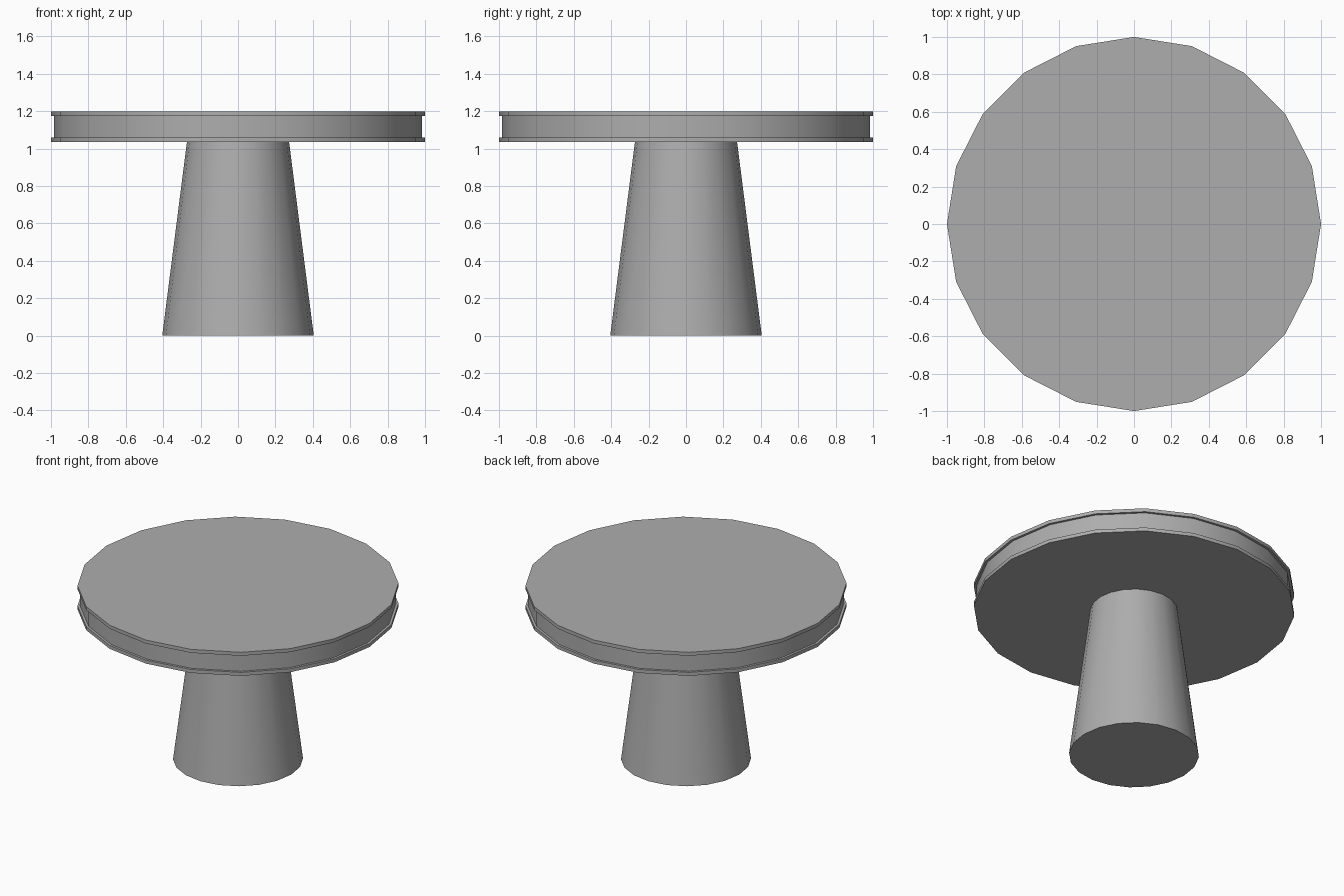
import bpy, bmesh, math

if "Cube" in bpy.data.objects:
    bpy.data.objects.remove(bpy.data.objects["Cube"])

SIDES = 20

grey = bpy.data.materials.new("plain grey")
grey.diffuse_color = (0.42, 0.42, 0.42, 1)
grey.use_nodes = True
grey.node_tree.nodes["Principled BSDF"].inputs["Base Color"].default_value = grey.diffuse_color


def lathe(name, profile):
    """Closed solid of revolution from (radius, z) points, bottom to top."""
    bm = bmesh.new()
    rings = []
    for r, z in profile:
        rings.append([bm.verts.new((r * math.cos(2 * math.pi * i / SIDES),
                                    r * math.sin(2 * math.pi * i / SIDES), z))
                      for i in range(SIDES)])
    for low, high in zip(rings, rings[1:]):
        for i in range(SIDES):
            j = (i + 1) % SIDES
            bm.faces.new((low[i], low[j], high[j], high[i]))
    bm.faces.new(rings[0][::-1])
    bm.faces.new(rings[-1])
    mesh = bpy.data.meshes.new(name)
    bm.to_mesh(mesh)
    bm.free()
    mesh.materials.append(grey)
    obj = bpy.data.objects.new(name, mesh)
    bpy.context.collection.objects.link(obj)
    bpy.ops.object.select_all(action='DESELECT')
    obj.select_set(True)
    bpy.context.view_layer.objects.active = obj
    bpy.ops.object.shade_smooth_by_angle(angle=math.radians(30))
    return obj


# Tapered column
lathe("pedestal", [(0.405, 0), (0.273, 1.036)])

# Round top with a shallow groove between two lips
lathe("table_top", [(1, 1.036), (1, 1.06), (0.984, 1.06),
                    (0.984, 1.174), (1, 1.174), (1, 1.198)])
